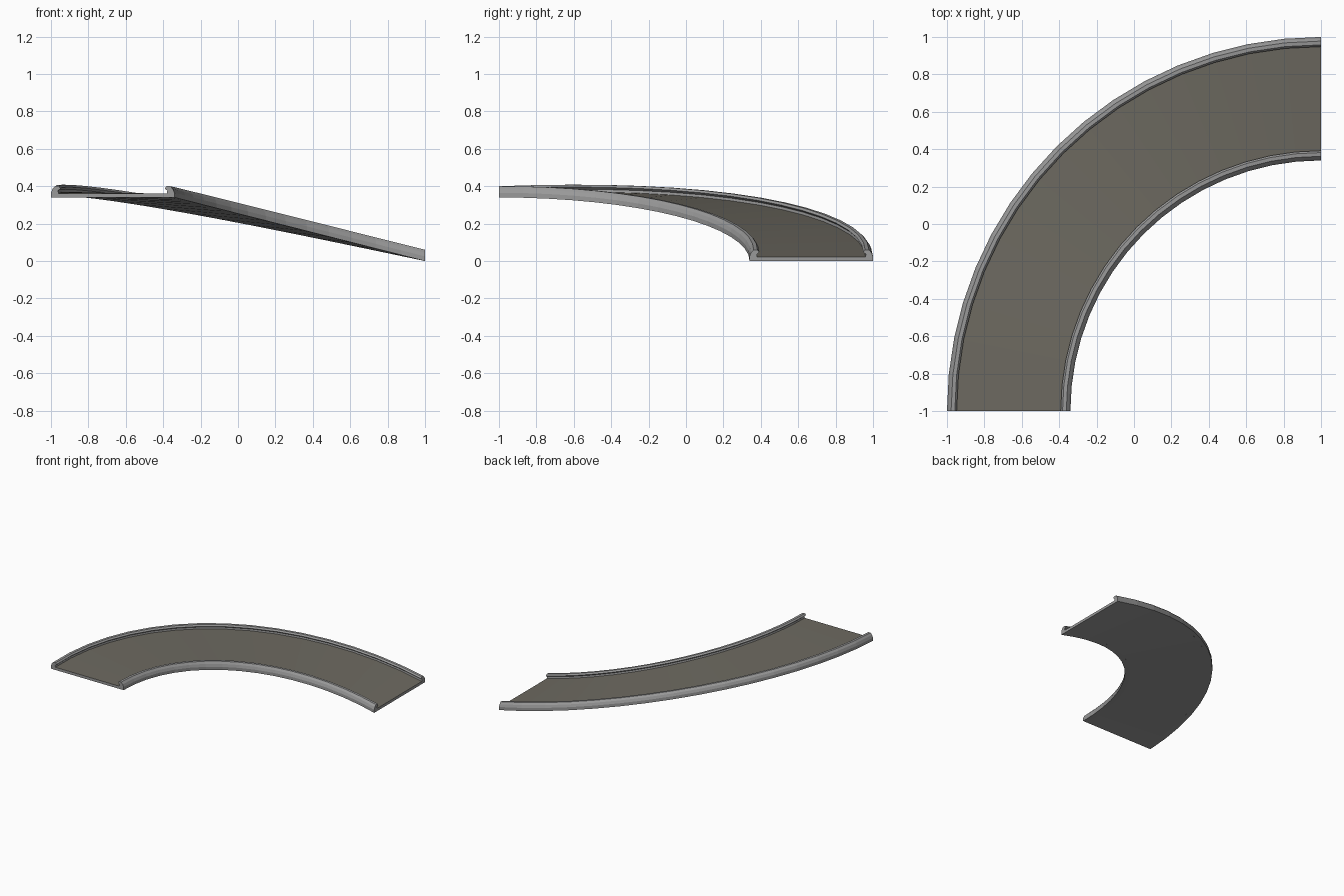
import bpy, bmesh, math

if "Cube" in bpy.data.objects:
    bpy.data.objects.remove(bpy.data.objects["Cube"])

SEGMENTS = 16
R_IN, R_OUT, DROP, BANK = 1.34, 2.0, 0.34, 0.04


def material(name, rgb):
    m = bpy.data.materials.new(name)
    m.diffuse_color = (*rgb, 1)
    m.use_nodes = True
    m.node_tree.nodes["Principled BSDF"].inputs["Base Color"].default_value = m.diffuse_color
    return m


grey = material("rail grey", (0.32, 0.32, 0.32))
floor = material("floor warm grey", (0.155, 0.145, 0.12))


def place(r, h, a):
    """Quarter turn about (1, -1), descending and banked to the outside."""
    f = (r - R_IN) / (R_OUT - R_IN)
    z = DROP * math.cos(a) + BANK * f * math.sin(2 * a) + h
    return (1 - r * math.cos(a), -1 + r * math.sin(a), z)


def sweep(name, profile, mats, top_edge=None):
    bm = bmesh.new()
    rings = [[bm.verts.new(place(r, h, i / SEGMENTS * math.pi / 2)) for r, h in profile]
             for i in range(SEGMENTS + 1)]
    n = len(profile)
    for a, b in zip(rings, rings[1:]):
        for j in range(n):
            k = (j + 1) % n
            face = bm.faces.new((a[j], a[k], b[k], b[j]))
            if j == top_edge:
                face.material_index = 1
    bm.faces.new(rings[0])
    bm.faces.new(rings[-1][::-1])
    bmesh.ops.recalc_face_normals(bm, faces=bm.faces)
    me = bpy.data.meshes.new(name)
    bm.to_mesh(me)
    bm.free()
    for m in mats:
        me.materials.append(m)
    ob = bpy.data.objects.new(name, me)
    bpy.context.collection.objects.link(ob)


# Chute floor, top face coloured
sweep("chute_floor", [(1.37, 0), (1.97, 0), (1.97, 0.022), (1.37, 0.022)], [grey, floor], 2)

# Side rails, each leaning in over the floor
rail = [(0, 0), (0, 0.025), (0.008, 0.045), (0.022, 0.06), (0.042, 0.06),
        (0.052, 0.048), (0.038, 0.036), (0.04, 0.022), (0.04, 0)]
sweep("inner_rail", [(R_IN + d, h) for d, h in rail], [grey])
sweep("outer_rail", [(R_OUT - d, h) for d, h in rail], [grey])
